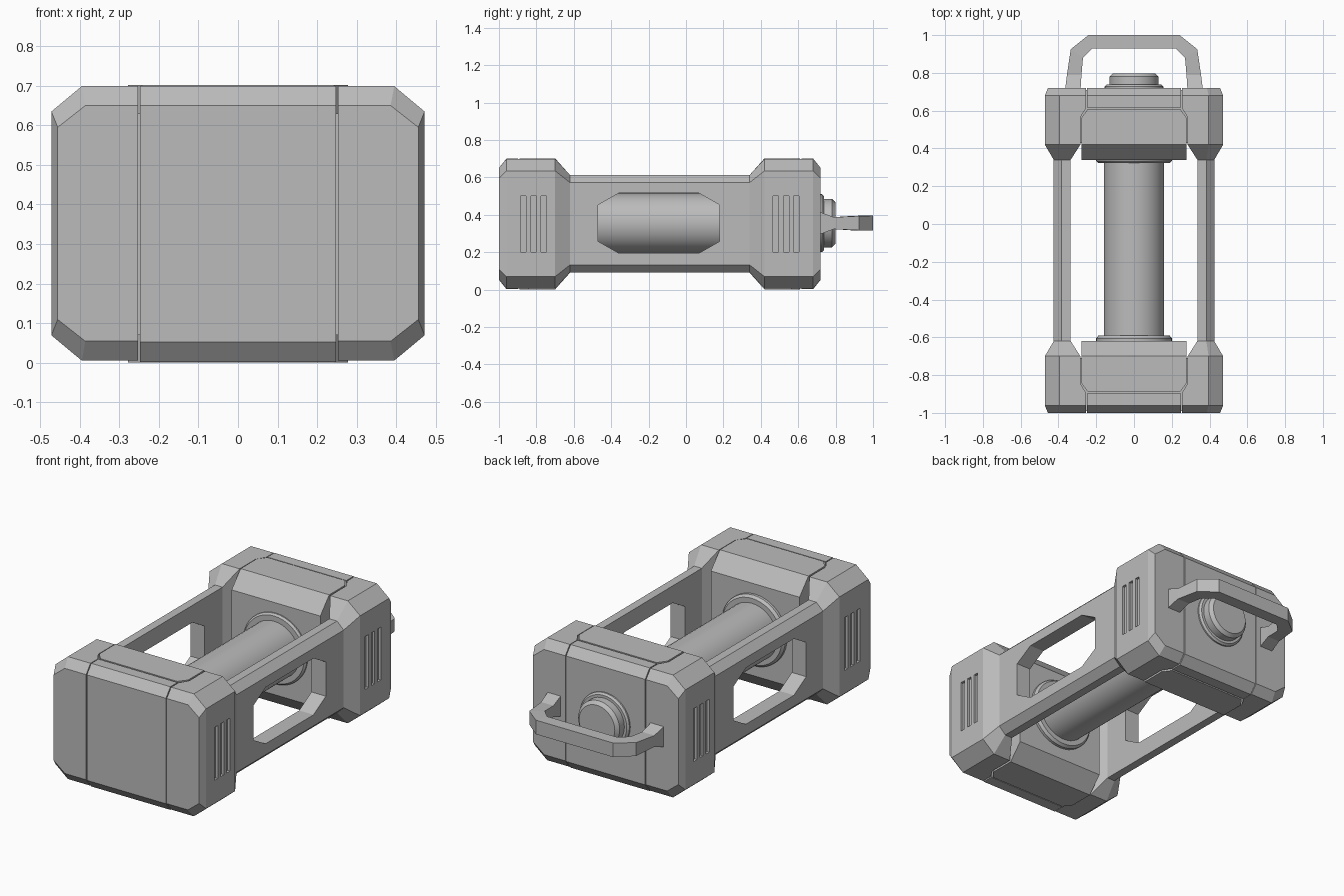
import bpy, bmesh, math

if "Cube" in bpy.data.objects:
    bpy.data.objects.remove(bpy.data.objects["Cube"])

YC, ZC = -0.14, 0.355   # middle of the two end blocks, axis height

grey = bpy.data.materials.new("grey metal")
grey.diffuse_color = (0.5, 0.5, 0.5, 1)
grey.use_nodes = True
grey.node_tree.nodes["Principled BSDF"].inputs["Base Color"].default_value = grey.diffuse_color


def finish(name, bm):
    bmesh.ops.recalc_face_normals(bm, faces=bm.faces)
    me = bpy.data.meshes.new(name)
    bm.to_mesh(me)
    bm.free()
    me.materials.append(grey)
    ob = bpy.data.objects.new(name, me)
    bpy.context.collection.objects.link(ob)
    return ob


def loft(name, sections, closed=False):
    """Skin a list of equal-length cross-sections."""
    bm = bmesh.new()
    rings = [[bm.verts.new(p) for p in s] for s in sections]
    n = len(rings[0])
    pairs = list(zip(rings, rings[1:]))
    if closed:
        pairs.append((rings[-1], rings[0]))
    for a, b in pairs:
        for i in range(n):
            j = (i + 1) % n
            bm.faces.new((a[i], a[j], b[j], b[i]))
    if not closed:
        bm.faces.new(rings[0])
        bm.faces.new(rings[-1])
    return finish(name, bm)


def lathe(name, profile, seg=40):
    """Solid of revolution about the y axis from (radius, y) points."""
    secs = [[(r * math.cos(t), y, ZC + r * math.sin(t))
             for t in (2 * math.pi * i / seg for i in range(seg))] for r, y in profile]
    ob = loft(name, secs)
    bpy.ops.object.select_all(action='DESELECT')
    ob.select_set(True)
    bpy.context.view_layer.objects.active = ob
    bpy.ops.object.shade_smooth_by_angle(angle=math.radians(30))
    return ob


def box_section(y, hw, z0, z1):
    return [(-hw, y, z0), (hw, y, z0), (hw, y, z1), (-hw, y, z1)]


def cut(ob, cutters):
    for c in cutters:
        c.hide_render = True
        m = ob.modifiers.new("cut", 'BOOLEAN')
        m.object, m.operation, m.solver = c, 'DIFFERENCE', 'EXACT'
    dg = bpy.context.evaluated_depsgraph_get()
    me = bpy.data.meshes.new_from_object(ob.evaluated_get(dg))
    ob.modifiers.clear()
    ob.data = me
    for c in cutters:
        bpy.data.objects.remove(c)


# Side frame: two chamfered caps joined by a rail
# (distance from middle, inner x, outer x, top z, chamfer x, chamfer z)
half = [(0.86, 0.253, 0.456, 0.650, 0.07, 0.055),
        (0.82, 0.253, 0.472, 0.699, 0.077, 0.064),
        (0.755, 0.253, 0.472, 0.699, 0.077, 0.064),
        (0.705, 0.284, 0.472, 0.699, 0.077, 0.064),
        (0.56, 0.284, 0.472, 0.699, 0.077, 0.064),
        (0.48, 0.335, 0.425, 0.612, 0.042, 0.04)]
stations = [(YC - h[0],) + h[1:] for h in half] + [(YC + h[0],) + h[1:] for h in reversed(half)]
secs = []
for y, xi, xo, z1, cx, cz in stations:
    z0 = 0.704 - z1
    secs.append([(xi, y, z0), (xo - cx, y, z0), (xo, y, z0 + cz),
                 (xo, y, z1 - cz), (xo - cx, y, z1), (xi, y, z1)])
frame = loft("side_frame", secs)

# Eight-sided window and vent slots
win = [(s * w, ZC + h) for s, w, h in
       [(-1, 0.325, -0.097), (-1, 0.215, -0.16), (1, 0.215, -0.16), (1, 0.325, -0.097),
        (1, 0.325, 0.097), (1, 0.215, 0.16), (-1, 0.215, 0.16), (-1, 0.325, 0.097)]]
cutters = [loft("window_cutter", [[(x, YC - 0.005 + y, z) for y, z in win] for x in (0.3, 0.5)])]
for side in (-1, 1):
    for k in (-1, 0, 1):
        y = YC + side * 0.675 + k * 0.055
        cutters.append(loft("slot_cutter", [[(x, y - 0.015, 0.2), (x, y + 0.015, 0.2),
                                             (x, y + 0.015, 0.5), (x, y - 0.015, 0.5)]
                                            for x in (0.457, 0.5)]))
cut(frame, cutters)
mir = frame.modifiers.new("mirror", 'MIRROR')
mir.use_mirror_merge = False

# End blocks: core behind the seams, outer shell, inner insert
for side, label in ((-1, "front"), (1, "back")):
    def Y(d):
        return YC + side * d
    loft(label + "_core", [box_section(Y(d), 0.3, 0.07, 0.63) for d in (0.57, 0.85)])
    loft(label + "_shell", [box_section(Y(d), 0.248, 0.702 - z, z)
                            for d, z in ((0.86, 0.65), (0.82, 0.7), (0.757, 0.7))])
    loft(label + "_insert", [box_section(Y(d), w, 0.702 - z, z)
                             for d, w, z in ((0.75, 0.243, 0.702), (0.703, 0.278, 0.702),
                                             (0.56, 0.278, 0.702), (0.48, 0.278, 0.612))])

# Central tube with collars
lathe("tube", [(0.16, -0.63), (0.16, 0.35)])
lathe("front_collar", [(0.2, -0.63), (0.2, -0.605), (0.188, -0.59), (0.16, -0.59)])
lathe("back_collar", [(0.2, 0.35), (0.2, 0.333), (0.19, 0.323), (0.16, 0.323)])

# Stepped knob on the back
lathe("knob", [(0.155, 0.71), (0.155, 0.728), (0.145, 0.738), (0.13, 0.738),
               (0.13, 0.78), (0.112, 0.798), (0.1, 0.798)])

# Carry handle: (outer xy, inner xy, half height)
arm = [((0.365, 0.71), (0.283, 0.71), 0.062), ((0.355, 0.79), (0.278, 0.79), 0.032),
       ((0.335, 0.925), (0.27, 0.88), 0.038), ((0.242, 1.0), (0.22, 0.93), 0.04)]
path = [(1, a) for a in arm] + [(-1, a) for a in reversed(arm)]
loft("handle", [[(s * o[0], o[1], ZC - h), (s * i[0], i[1], ZC - h),
                 (s * i[0], i[1], ZC + h), (s * o[0], o[1], ZC + h)] for s, (o, i, h) in path])
